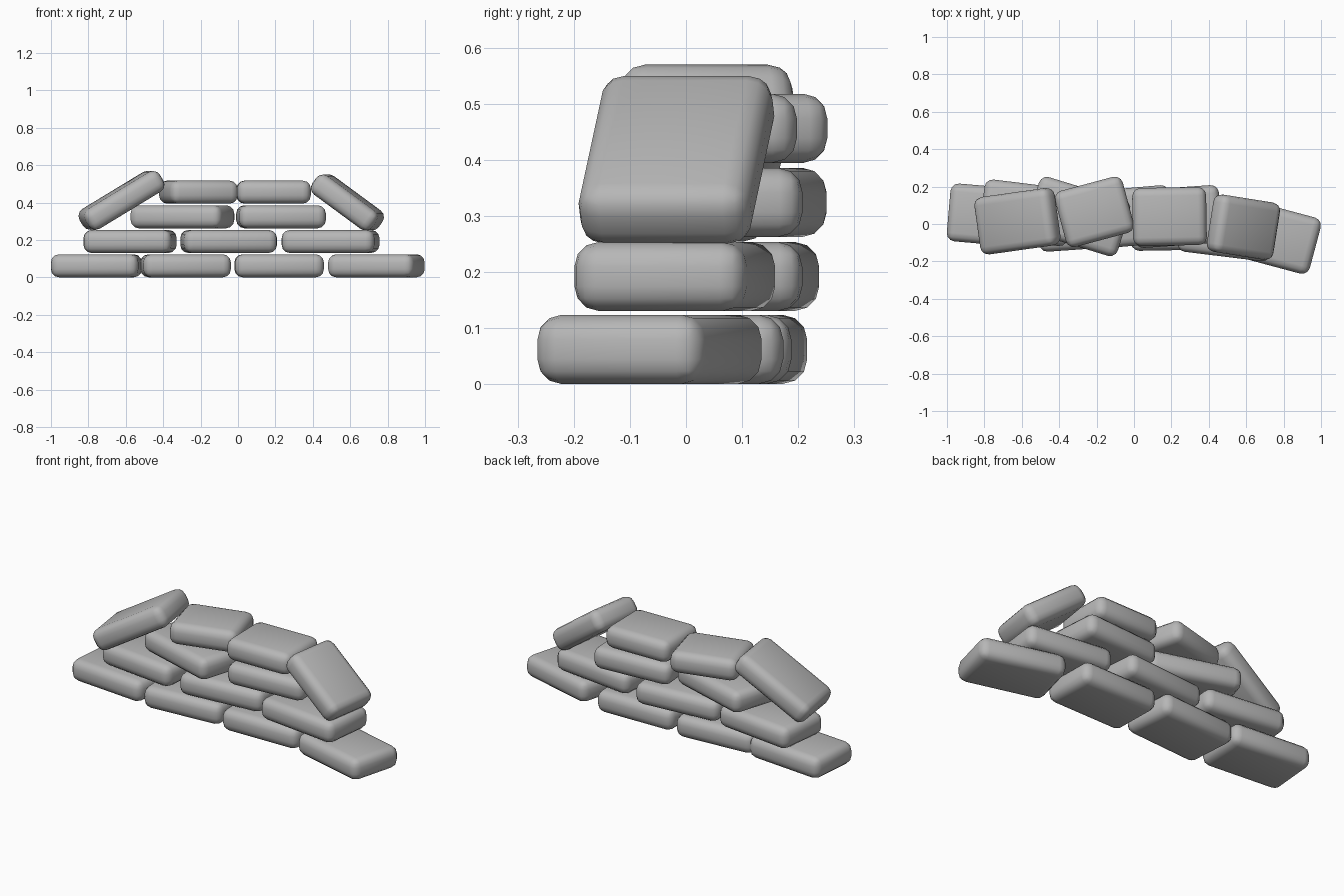
import bpy, bmesh
from math import radians
from mathutils import Matrix

if "Cube" in bpy.data.objects:
    bpy.data.objects.remove(bpy.data.objects["Cube"])

# single grey cloth colour
cloth = bpy.data.materials.new("grey_sackcloth")
cloth.diffuse_color = (0.47, 0.47, 0.47, 1)
cloth.use_nodes = True
cloth.node_tree.nodes["Principled BSDF"].inputs["Base Color"].default_value = cloth.diffuse_color

WIDTH, THICK = 0.31, 0.123


def sandbag(name, x, y, z, yaw, length=0.47, pitch=0):
    """Padded box, rounded on every edge, turned by yaw and tipped by pitch (degrees)."""
    bm = bmesh.new()
    bmesh.ops.create_cube(bm, size=1, matrix=Matrix.Diagonal((length, WIDTH, THICK, 1)))
    bmesh.ops.bevel(bm, geom=bm.edges[:], offset=0.044, segments=3,
                    profile=0.5, affect='EDGES', clamp_overlap=True)
    for f in bm.faces:
        f.smooth = True
    me = bpy.data.meshes.new(name)
    bm.to_mesh(me)
    bm.free()
    me.materials.append(cloth)
    ob = bpy.data.objects.new(name, me)
    ob.rotation_euler = (0, radians(-pitch), radians(yaw))
    ob.location = (x, y, z)
    bpy.context.collection.objects.link(ob)


# stacked courses: height, then (x, y, yaw, length) of each bag
courses = [
    (0.062, [(-0.757, 0.045, -5, 0.47), (-0.28, 0.02, 4, 0.47),
             (0.22, 0.015, 1, 0.475), (0.74, -0.065, -15, 0.475)]),
    (0.192, [(-0.577, 0.06, -7, 0.475), (-0.05, 0.035, 5, 0.50), (0.495, -0.02, -7, 0.50)]),
    (0.324, [(-0.297, 0.04, -17, 0.51), (0.23, 0.04, 4, 0.465)]),
    (0.456, [(-0.212, 0.065, 15, 0.375), (0.19, 0.04, 1, 0.395)]),
]
for row, (z, bags) in enumerate(courses, 1):
    for i, (x, y, yaw, length) in enumerate(bags, 1):
        sandbag(f"sandbag_row{row}_{i}", x, y, z, yaw, length)

# slumped bags leaning on both ends
sandbag("leaning_bag_left", -0.623, 0.015, 0.412, 8, 0.47, 31)
sandbag("leaning_bag_right", 0.585, -0.017, 0.40, -9, 0.40, -36)
